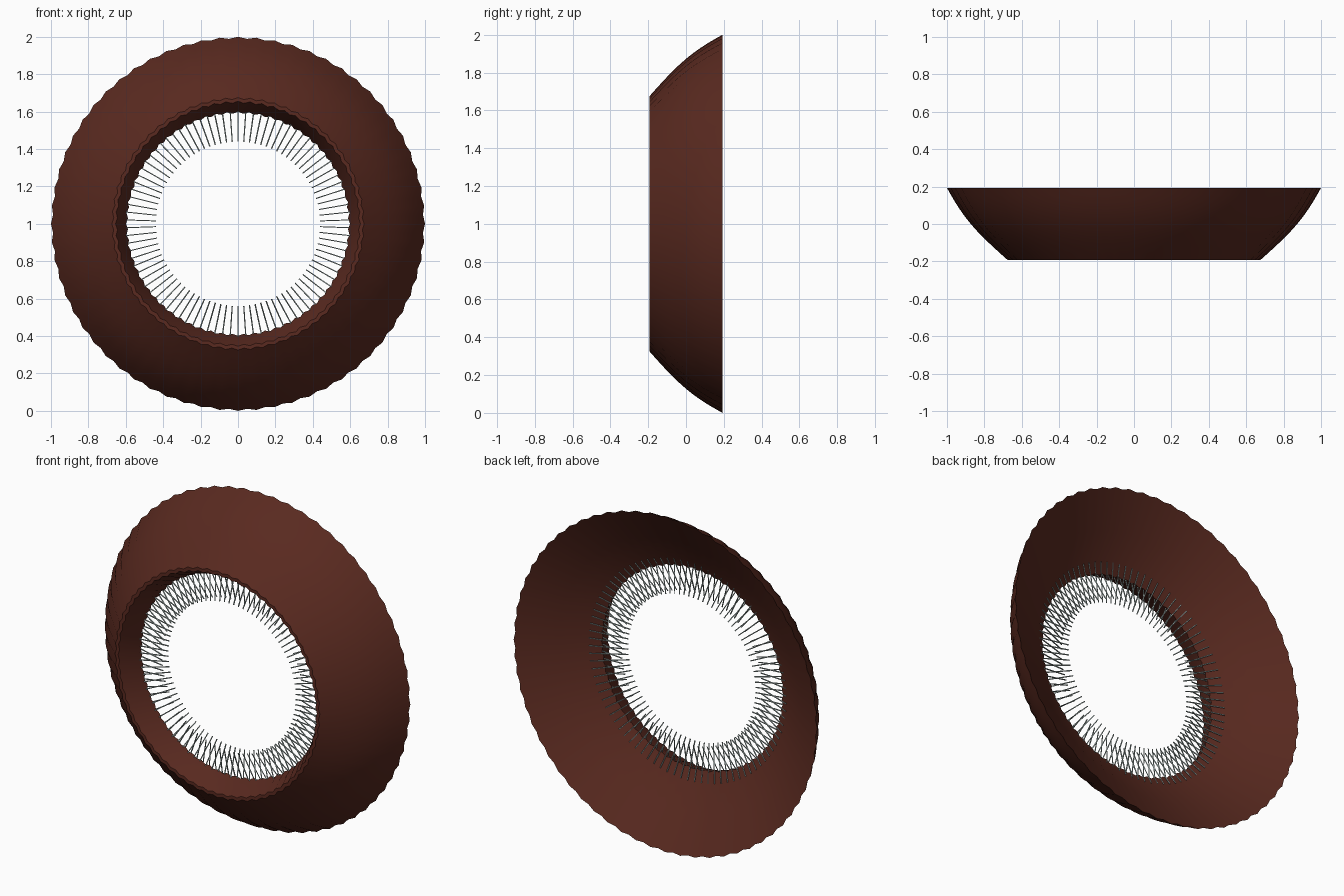
import bpy, bmesh
from math import sin, cos, pi, tau, radians
from mathutils import Vector, Matrix

cube = bpy.data.objects.get("Cube")
if cube:
    bpy.data.objects.remove(cube)

WAVES = 64      # scallops around the ring
SPOKES = 90     # cable pairs around the opening


def material(name, rgb):
    mat = bpy.data.materials.new(name)
    mat.use_nodes = True
    mat.diffuse_color = (*rgb, 1)
    mat.node_tree.nodes["Principled BSDF"].inputs["Base Color"].default_value = (*rgb, 1)
    return mat


brown = material("red brown", (0.1, 0.0225, 0.014))
pale = material("pale grey teal", (0.43, 0.52, 0.5))


def finish(bm, name, mat):
    mesh = bpy.data.meshes.new(name)
    bm.to_mesh(mesh)
    bm.free()
    mesh.materials.append(mat)
    obj = bpy.data.objects.new(name, mesh)
    bpy.context.collection.objects.link(obj)
    return obj


def place(angle, r, y):
    return Vector((r * cos(angle), y, 1 + r * sin(angle)))


# Pleated ring swept from a profile of (radius, depth) points
def pleated_ring(name, profile, mat):
    bm = bmesh.new()
    count = WAVES * 2
    rings = []
    for r, y in profile:
        rings.append([bm.verts.new(place(tau * i / count, r - 0.01 * (i % 2), y))
                      for i in range(count)])
    for low, high in zip(rings, rings[1:]):
        for i in range(count):
            j = (i + 1) % count
            bm.faces.new((low[i], low[j], high[j], high[i]))
    bmesh.ops.recalc_face_normals(bm, faces=bm.faces)
    obj = finish(bm, name, mat)
    bpy.ops.object.select_all(action='DESELECT')
    obj.select_set(True)
    bpy.context.view_layer.objects.active = obj
    bpy.ops.object.shade_smooth_by_angle(angle=radians(40))


# Bulging skirt, front lip, collar turned inward, and the sloping back
skirt = [(1 - 0.325 * k / 10 + 0.035 * sin(pi * k / 10), 0.193 - 0.0386 * k)
         for k in range(11)]
collar = [(0.655, -0.193), (0.622, -0.125), (0.599, -0.06)]
back = [(0.66, -0.03), (0.8, 0.063), (1, 0.193)]
pleated_ring("pleated_ring", skirt + collar + back, brown)


# Thin square rods repeated around the opening
def radial_rods(name, start, end, width, mat):
    bm = bmesh.new()
    for i in range(SPOKES):
        a = tau * (i + 0.5) / SPOKES
        p, q = place(a, *start), place(a, *end)
        axis = q - p
        turn = axis.to_track_quat('Z', 'Y').to_matrix().to_4x4()
        size = Matrix.Diagonal((width, width, axis.length, 1))
        bmesh.ops.create_cube(bm, size=1, matrix=Matrix.Translation((p + q) / 2) @ turn @ size)
    finish(bm, name, mat)


radial_rods("long_cables", (0.44, -0.085), (0.65, -0.014), 0.005, pale)
radial_rods("short_cables", (0.44, -0.025), (0.605, -0.07), 0.005, pale)
